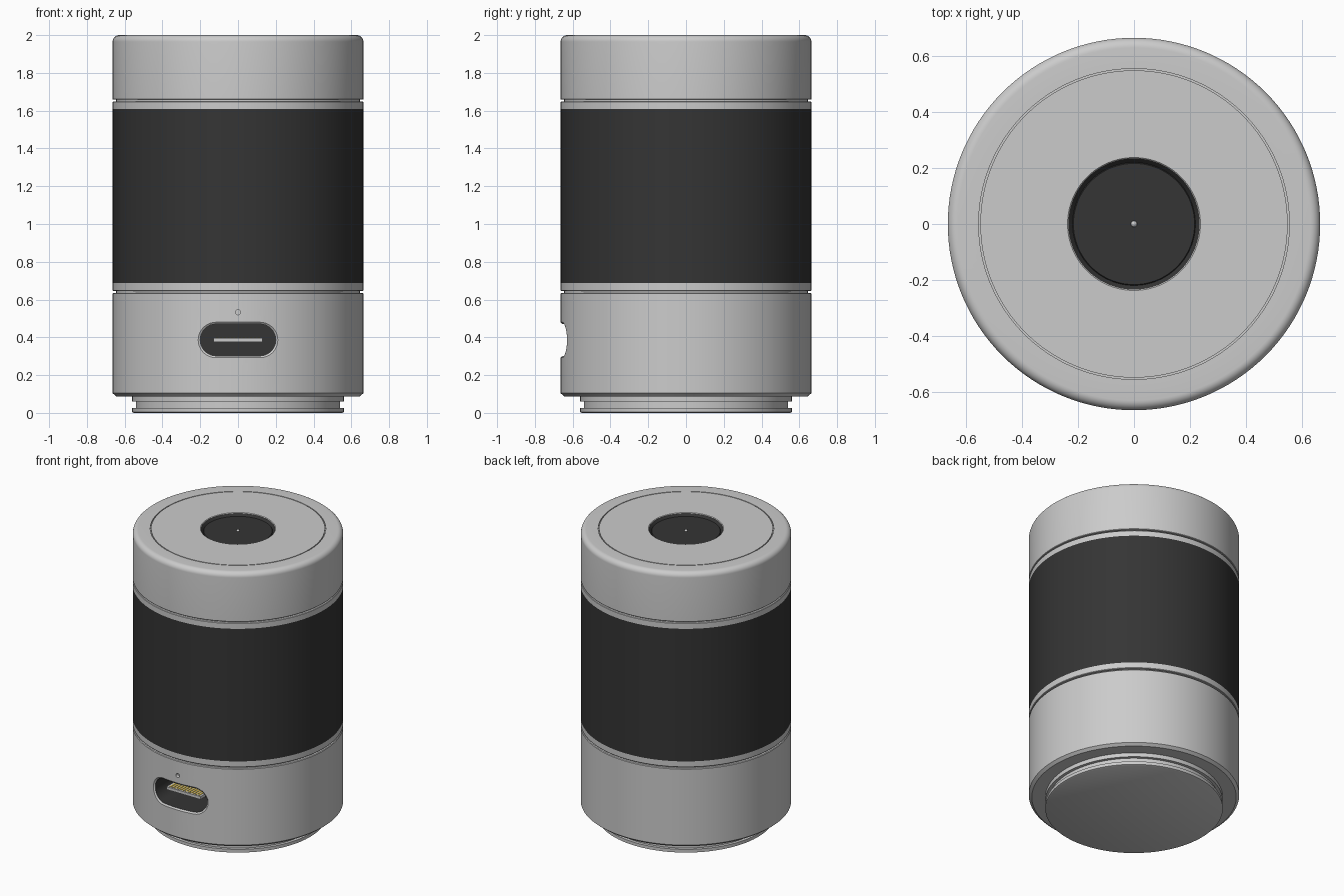
import bpy, bmesh, math

if "Cube" in bpy.data.objects:
    bpy.data.objects.remove(bpy.data.objects["Cube"])

R = 0.664
SEG = 128


def material(name, rgb):
    m = bpy.data.materials.new(name)
    m.diffuse_color = (*rgb, 1)
    m.use_nodes = True
    m.node_tree.nodes["Principled BSDF"].inputs["Base Color"].default_value = m.diffuse_color
    return m


DARK = material("dark_rubber", (0.035, 0.035, 0.035))
GOLD = material("gold_contact", (0.65, 0.46, 0.06))


def finish(name, bm, mat=None, smooth=True):
    bmesh.ops.recalc_face_normals(bm, faces=bm.faces)
    me = bpy.data.meshes.new(name)
    bm.to_mesh(me)
    bm.free()
    ob = bpy.data.objects.new(name, me)
    bpy.context.collection.objects.link(ob)
    if mat:
        me.materials.append(mat)
    if smooth:
        smooth_by_angle(ob)
    return ob


def smooth_by_angle(ob):
    bpy.ops.object.select_all(action='DESELECT')
    ob.select_set(True)
    bpy.context.view_layer.objects.active = ob
    bpy.ops.object.shade_smooth_by_angle(angle=math.radians(30))


def skin(bm, rings):
    """Join consecutive vertex rings with quads."""
    for a, b in zip(rings, rings[1:]):
        n = len(a)
        for i in range(n):
            bm.faces.new((a[i], a[(i + 1) % n], b[(i + 1) % n], b[i]))


def lathe(name, profile, mat=None):
    """Closed solid from (radius, z) points, flat caps at both ends."""
    bm = bmesh.new()
    rings = []
    for r, z in profile:
        rings.append([bm.verts.new((r * math.cos(t), r * math.sin(t), z))
                      for t in (2 * math.pi * i / SEG for i in range(SEG))])
    skin(bm, rings)
    bm.faces.new(rings[0])
    bm.faces.new(rings[-1])
    return finish(name, bm, mat)


def stadium(half_w, half_h, zc=0.386, n=16, m=12):
    """Outline of a rounded slot, with the straight sides subdivided."""
    c, pts = half_w - half_h, []
    for side in (1, -1):
        for i in range(n + 1):
            t = -math.pi / 2 + math.pi * i / n
            pts.append((side * (c + half_h * math.cos(t)), zc + side * half_h * math.sin(t)))
        for i in range(1, m):
            pts.append((side * (c - 2 * c * i / m), zc + side * half_h))
    return pts


def slot(name, loops, mat=None, caps=()):
    """Loft slot outlines; depth is a function of x."""
    bm = bmesh.new()
    rings = [[bm.verts.new((x, depth(x), z)) for x, z in pts] for pts, depth in loops]
    skin(bm, rings)
    for i in caps:
        bm.faces.new(rings[i])
    return finish(name, bm, mat)


def box(name, lo, hi, mat=None):
    bm = bmesh.new()
    bmesh.ops.create_cube(bm, size=1)
    for v in bm.verts:
        v.co = [(a + b) / 2 + c * (b - a) for a, b, c in zip(lo, hi, v.co)]
    return finish(name, bm, mat, smooth=False)


# Stepped foot with a groove
lathe("foot", [(0.552, 0), (0.56, 0.004), (0.56, 0.026), (0.54, 0.026),
               (0.54, 0.06), (0.56, 0.06), (0.56, 0.1)])

# Lower housing
base = lathe("base_housing", [(0.645, 0.088), (R, 0.104), (R, 0.632), (R - 0.004, 0.636)])

# Body core seen in the seams, trim rings and dark sleeve
lathe("core", [(0.645, 0.6), (0.645, 1.7)])
lathe("lower_trim_ring", [(R - 0.003, 0.646), (R, 0.649), (R, 0.687)])
lathe("sleeve", [(R, 0.687), (R, 1.61)], DARK)
lathe("upper_trim_ring", [(R, 1.61), (R, 1.646), (R - 0.003, 1.649)])

# Top cap with rounded shoulder, seam circle and button recess
B = 0.035
shoulder = [(R - B + B * math.cos(t), 2 - B + B * math.sin(t))
            for t in (math.pi / 2 * i / 8 for i in range(9))]
lathe("top_cap", [(R - 0.003, 1.658), (R, 1.661)] + shoulder +
      [(0.554, 2), (0.554, 1.99), (0.548, 1.99), (0.548, 2),
       (0.237, 2), (0.234, 1.997), (0.234, 1.96)])
lathe("button", [(0.234, 1.962), (0.234, 1.996), (0.222, 1.983), (0.219, 1.979),
                 (0.216, 1.983)], DARK)

# Small dot in the middle of the button
bm = bmesh.new()
bmesh.ops.create_uvsphere(bm, u_segments=16, v_segments=8, radius=0.011)
dot = finish("button_dot", bm)
dot.location.z = 1.983

# Cut the port opening and the indicator hole out of the housing
outer, inner = stadium(0.211, 0.094), stadium(0.2, 0.084)
cut = slot("port_cutter", [(outer, lambda x: -0.8), (outer, lambda x: -0.4)], caps=(0, 1))
bm = bmesh.new()
bmesh.ops.create_cone(bm, cap_ends=True, segments=20, radius1=0.014, radius2=0.014, depth=0.1)
hole = finish("indicator_cutter", bm)
hole.rotation_euler.x = math.pi / 2
hole.location = (0, -0.69, 0.533)
for c in (cut, hole):
    c.hide_render = True
    mod = base.modifiers.new("cut", 'BOOLEAN')
    mod.operation = 'DIFFERENCE'
    mod.solver = 'EXACT'
    mod.object = c
bpy.context.view_layer.objects.active = base
for mod in list(base.modifiers):
    bpy.ops.object.modifier_apply(modifier=mod.name)
for c in (cut, hole):
    bpy.data.objects.remove(c)
smooth_by_angle(base)

# Port rim follows the curved wall, dark socket behind it
surface = lambda x: -math.sqrt(R * R - x * x)
recess = lambda x: -math.sqrt((R - 0.008) ** 2 - x * x)
slot("port_rim", [(outer, surface), (inner, recess)])
slot("port_socket", [(inner, recess), (inner, lambda x: -0.42)], DARK, caps=(1,))

# Connector tongue with contacts on both faces
box("port_tongue", (-0.131, -0.6, 0.376), (0.131, -0.415, 0.396))
PINS = 12
for i in range(PINS):
    x = -0.11 + 0.22 * i / (PINS - 1)
    for side, z in (("top", 0.396), ("bottom", 0.376)):
        box(f"contact_{side}_{i}", (x - 0.006, -0.59, z - 0.002), (x + 0.006, -0.43, z + 0.002), GOLD)
